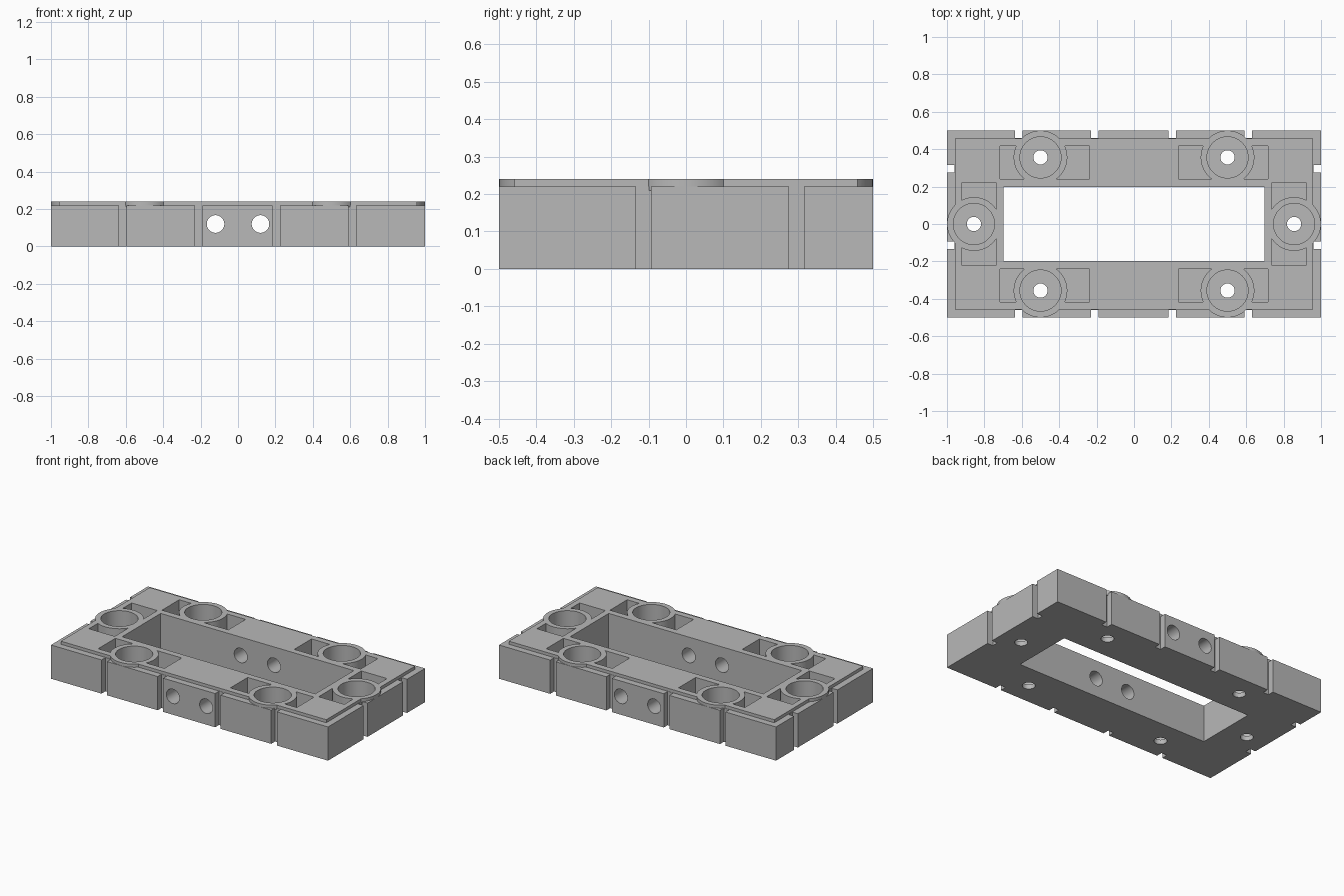
import bpy
import math
from mathutils import Matrix

cube = bpy.data.objects.get("Cube")
if cube:
    bpy.data.objects.remove(cube, do_unlink=True)

grey = bpy.data.materials.new("plain_grey")
grey.use_nodes = True
COLOUR = (0.48, 0.48, 0.48, 1)
grey.diffuse_color = COLOUR
grey.node_tree.nodes["Principled BSDF"].inputs["Base Color"].default_value = COLOUR

BASE_TOP, TOP, FLOOR = 0.22, 0.24, 0.03


def box(name, x0, x1, y0, y1, z0, z1):
    bpy.ops.mesh.primitive_cube_add(size=1)
    ob = bpy.context.object
    ob.name = name
    centre = Matrix.Translation(((x0 + x1) / 2, (y0 + y1) / 2, (z0 + z1) / 2))
    ob.data.transform(centre @ Matrix.Diagonal((x1 - x0, y1 - y0, z1 - z0, 1)))
    return ob


def cylinder(name, x, y, radius, z0, z1):
    bpy.ops.mesh.primitive_cylinder_add(vertices=64, radius=radius, depth=z1 - z0)
    ob = bpy.context.object
    ob.name = name
    ob.data.transform(Matrix.Translation((x, y, (z0 + z1) / 2)))
    return ob


def combine(target, tool, operation="DIFFERENCE"):
    mod = target.modifiers.new("combine", "BOOLEAN")
    mod.operation = operation
    mod.solver = "EXACT"
    mod.object = tool
    bpy.context.view_layer.objects.active = target
    bpy.ops.object.modifier_apply(modifier=mod.name)
    bpy.data.objects.remove(tool, do_unlink=True)


# Base block with vertical grooves round the outside
frame = box("slotted_frame", -1, 1, -0.5, 0.5, 0, BASE_TOP)
GROOVE = 0.04
for side in (-1, 1):
    for x in (-0.615, -0.21, 0.205, 0.61):
        y0, y1 = sorted((side * 0.46, side * 0.6))
        combine(frame, box("groove", x - GROOVE / 2, x + GROOVE / 2, y0, y1, -0.1, 0.4))
    for y in (-0.113, 0.295):
        x0, x1 = sorted((side * 0.96, side * 1.1))
        combine(frame, box("groove", x0, x1, y - GROOVE / 2, y + GROOVE / 2, -0.1, 0.4))

# Raised top plate and round socket collars
combine(frame, box("top_plate", -0.958, 0.958, -0.458, 0.458, 0.1, TOP), "UNION")
sockets = [(x, y) for x in (-0.5, 0.5) for y in (-0.356, 0.356)]
sockets += [(-0.856, 0), (0.856, 0)]
for x, y in sockets:
    combine(frame, cylinder("collar", x, y, 0.1435, 0.21, TOP), "UNION")

# Pockets beside each socket, leaving the collar wall standing
for x, y in sockets:
    if y:
        inner, outer = sorted((math.copysign(0.238, x), math.copysign(0.717, x)))
        y0, y1 = sorted((math.copysign(0.24, y), math.copysign(0.418, y)))
        pocket = box("pocket", inner, outer, y0, y1, FLOOR, 0.4)
    else:
        x0, x1 = sorted((math.copysign(0.736, x), math.copysign(0.922, x)))
        pocket = box("pocket", x0, x1, -0.22, 0.22, FLOOR, 0.4)
    combine(pocket, cylinder("collar_wall", x, y, 0.1435, -0.1, 0.5))
    combine(frame, pocket)

# Socket bores and the small holes through their floors
for x, y in sockets:
    combine(frame, cylinder("bore", x, y, 0.11, FLOOR, 0.4))
    combine(frame, cylinder("floor_hole", x, y, 0.038, -0.1, 0.3))

# Long central opening and two cross holes through the long walls
combine(frame, box("opening", -0.697, 0.697, -0.199, 0.199, -0.1, 0.4))
for x in (-0.12, 0.12):
    hole = cylinder("cross_hole", 0, 0, 0.047, -0.7, 0.7)
    hole.data.transform(Matrix.Translation((x, 0, 0.12)) @ Matrix.Rotation(math.pi / 2, 4, "X"))
    combine(frame, hole)

# Colour and shading
frame.data.materials.clear()
frame.data.materials.append(grey)
for face in frame.data.polygons:
    face.material_index = 0
bpy.ops.object.select_all(action="DESELECT")
frame.select_set(True)
bpy.context.view_layer.objects.active = frame
bpy.ops.object.shade_smooth_by_angle(angle=math.radians(30))
